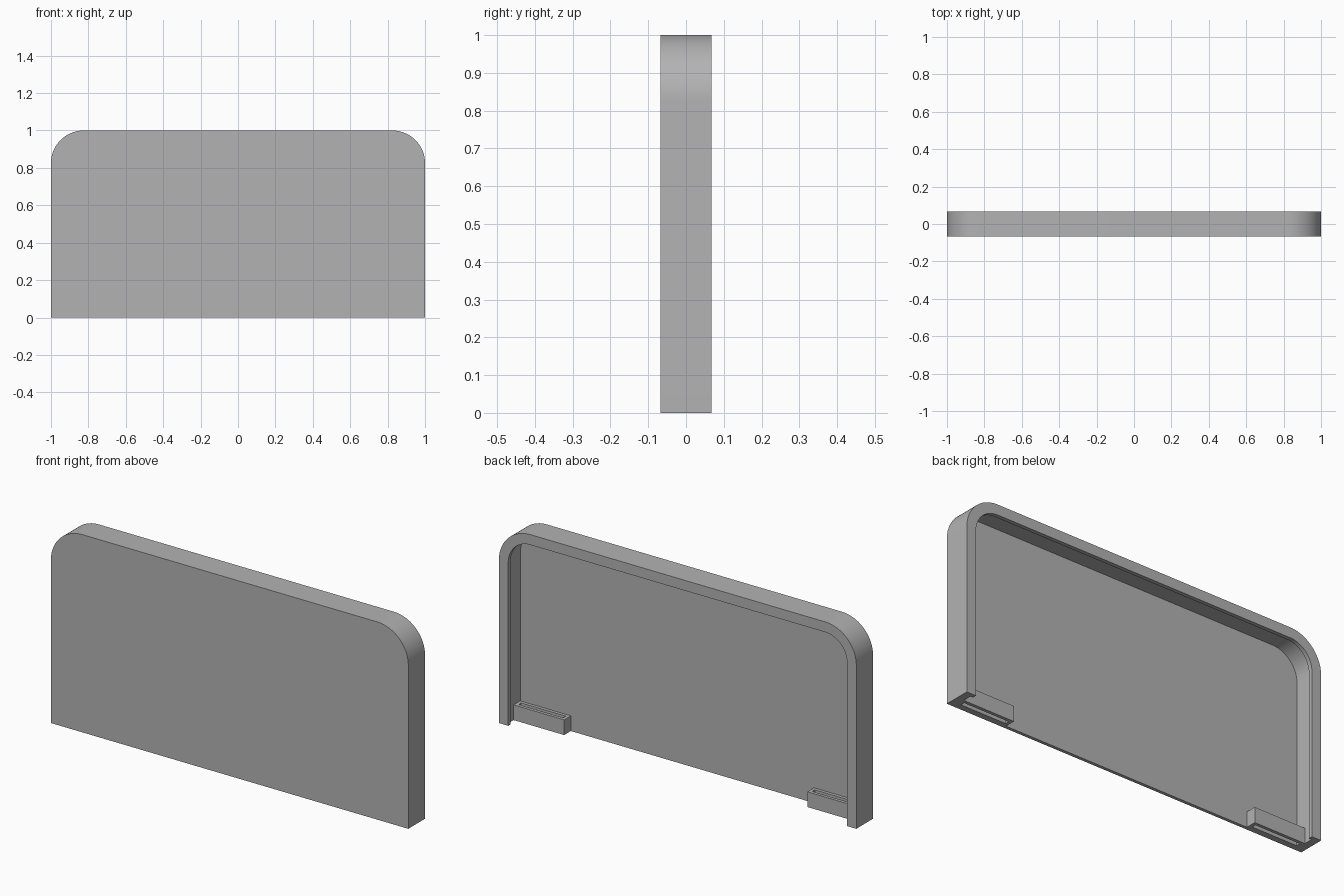
import bpy, bmesh
from math import sin, cos, pi, radians

cube = bpy.data.objects.get("Cube")
if cube:
    bpy.data.objects.remove(cube, do_unlink=True)

grey = bpy.data.materials.new("plain grey")
grey.use_nodes = True
colour = (0.45, 0.45, 0.45, 1)
grey.diffuse_color = colour
grey.node_tree.nodes["Principled BSDF"].inputs["Base Color"].default_value = colour

FRONT, BACK = -0.067, 0.067
PLATE = FRONT + 0.016      # inner face of the front plate
WALL, LIP = 0.037, 0.052   # wall thickness and lip width
RADIUS, STEPS = 0.175, 20


def finish(name, bm):
    bmesh.ops.recalc_face_normals(bm, faces=bm.faces)
    mesh = bpy.data.meshes.new(name)
    bm.to_mesh(mesh)
    bm.free()
    mesh.materials.append(grey)
    obj = bpy.data.objects.new(name, mesh)
    bpy.context.collection.objects.link(obj)
    return obj


def arch(inset):
    """Outline with rounded top corners, open at the bottom."""
    r = RADIUS - inset
    quarter = [pi / 2 * i / STEPS for i in range(STEPS + 1)]
    right = [(1 - RADIUS + r * cos(a), 1 - RADIUS + r * sin(a)) for a in quarter]
    right.insert(0, (1 - inset, 0))
    return right + [(-x, z) for x, z in reversed(right)]


# Hollow cover: front plate, arched wall and a thin inward lip at the back
bm = bmesh.new()
sections = [(0, FRONT), (0, BACK), (LIP, BACK), (LIP, BACK - 0.02),
            (WALL, BACK - 0.02), (WALL, PLATE)]
rows = [[bm.verts.new((x, y, z)) for x, z in arch(inset)] for inset, y in sections]
for a, b in zip(rows, rows[1:]):
    for i in range(len(a) - 1):
        bm.faces.new((a[i], a[i + 1], b[i + 1], b[i]))
bm.faces.new(rows[0])
bm.faces.new(rows[-1])
bm.faces.new([r[0] for r in rows] + [r[-1] for r in reversed(rows)])
cover = finish("cover_shell", bm)
bpy.context.view_layer.objects.active = cover
cover.select_set(True)
bpy.ops.object.shade_smooth_by_angle(angle=radians(30))


def slotted_block(name, side):
    """Bottom corner block with a slot running through it vertically."""
    def rect(x0, x1, y0, y1, z):
        return [bm.verts.new((side * x, y, z))
                for x, y in ((x0, y0), (x1, y0), (x1, y1), (x0, y1))]
    bm = bmesh.new()
    x0, x1, y0, y1, top = 0.68, 1 - WALL, PLATE, 0.002, 0.077
    m = 0.016
    loops = [rect(x0, x1, y0, y1, 0), rect(x0, x1, y0, y1, top),
             rect(x0 + m, x1 - m, y0 + m, y1 - m, top),
             rect(x0 + m, x1 - m, y0 + m, y1 - m, 0)]
    for k in range(4):
        a, b = loops[k], loops[(k + 1) % 4]
        for i in range(4):
            j = (i + 1) % 4
            bm.faces.new((a[i], a[j], b[j], b[i]))
    finish(name, bm)


slotted_block("left_slotted_block", 1)
slotted_block("right_slotted_block", -1)
